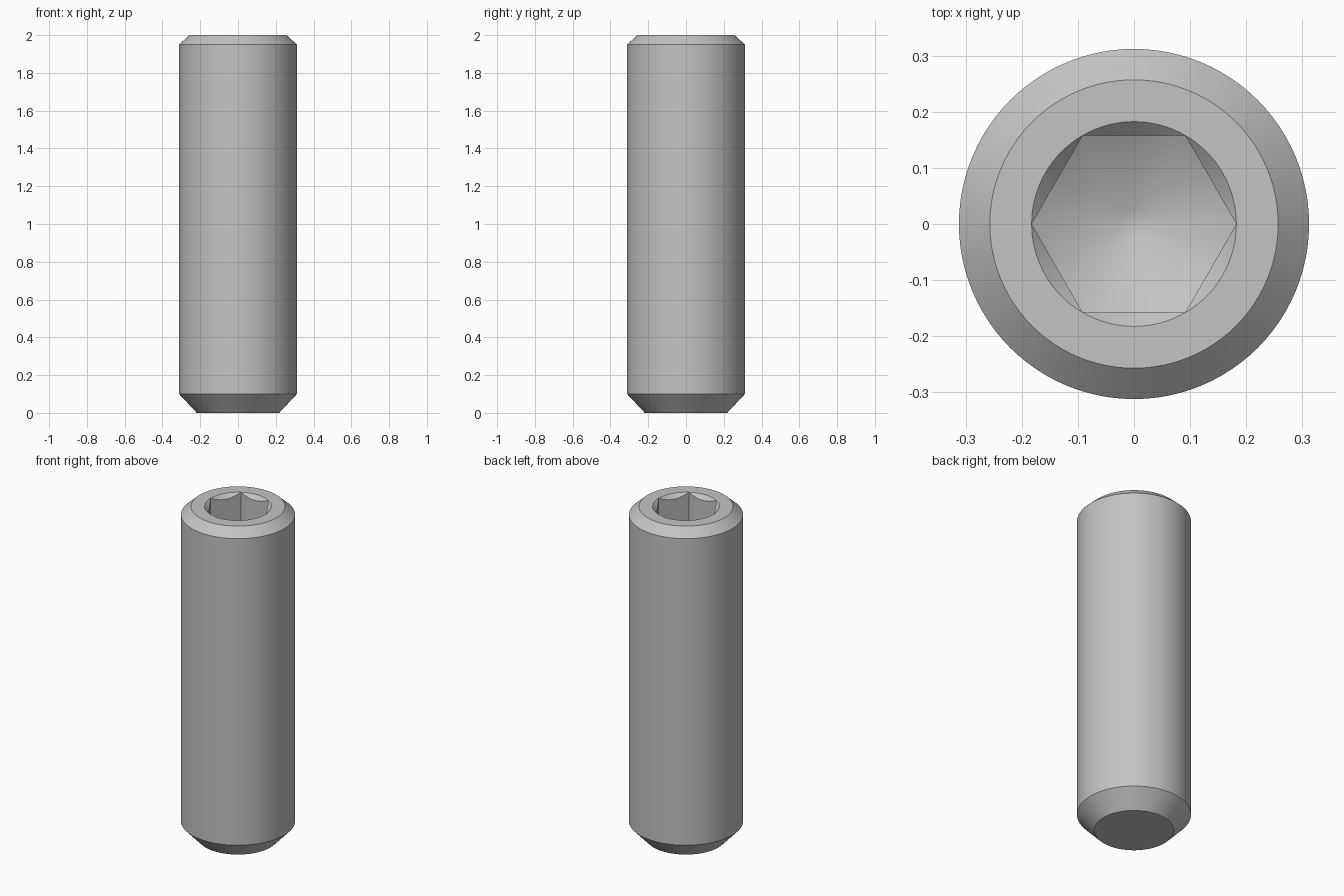
import bpy, bmesh
from math import cos, sin, pi, tan, radians

cube = bpy.data.objects.get("Cube")
if cube:
    bpy.data.objects.remove(cube, do_unlink=True)

SEGMENTS = 96
APOTHEM = 0.158
CORNER = APOTHEM / cos(pi / 6)
TIP_RADIUS = 0.025
TIP_Z = 1.53
SLOPE = tan(radians(30))

steel = bpy.data.materials.new("plain steel")
steel.use_nodes = True
colour = (0.55, 0.55, 0.55, 1)
steel.diffuse_color = colour
steel.node_tree.nodes["Principled BSDF"].inputs["Base Color"].default_value = colour


def hex_radius(a):
    """Distance from the axis to the hexagon wall at angle a."""
    return APOTHEM / cos(a % (pi / 3) - pi / 6)


def circle(r, z):
    return lambda a: (r, z)


def socket_rim(a):
    # 45 degree countersink meeting the hexagon walls
    r = hex_radius(a)
    return r, 2 - (CORNER - r)


def socket_floor(a):
    # conical drill floor meeting the hexagon walls
    r = hex_radius(a)
    return r, TIP_Z + (r - TIP_RADIUS) * SLOPE


# Sections from the bottom, up the outside, and down into the socket
sections = [
    circle(0.218, 0), circle(0.312, 0.1), circle(0.312, 1.95),
    circle(0.257, 2), circle(CORNER, 2),
    socket_rim, socket_floor, circle(TIP_RADIUS, TIP_Z),
]

bm = bmesh.new()
rings = []
for section in sections:
    ring = []
    for i in range(SEGMENTS):
        a = 2 * pi * i / SEGMENTS
        r, z = section(a)
        ring.append(bm.verts.new((r * cos(a), r * sin(a), z)))
    rings.append(ring)

for lower, upper in zip(rings, rings[1:]):
    for i in range(SEGMENTS):
        j = (i + 1) % SEGMENTS
        bm.faces.new((lower[i], lower[j], upper[j], upper[i]))
bm.faces.new(rings[0][::-1])
bm.faces.new(rings[-1])
bmesh.ops.remove_doubles(bm, verts=bm.verts[:], dist=0.00005)
bmesh.ops.recalc_face_normals(bm, faces=bm.faces[:])

mesh = bpy.data.meshes.new("set_screw")
bm.to_mesh(mesh)
bm.free()
mesh.materials.append(steel)
screw = bpy.data.objects.new("set_screw", mesh)
bpy.context.collection.objects.link(screw)

# Smooth round walls with crisp chamfer and socket edges
bpy.ops.object.select_all(action="DESELECT")
screw.select_set(True)
bpy.context.view_layer.objects.active = screw
bpy.ops.object.shade_smooth_by_angle(angle=radians(35))
